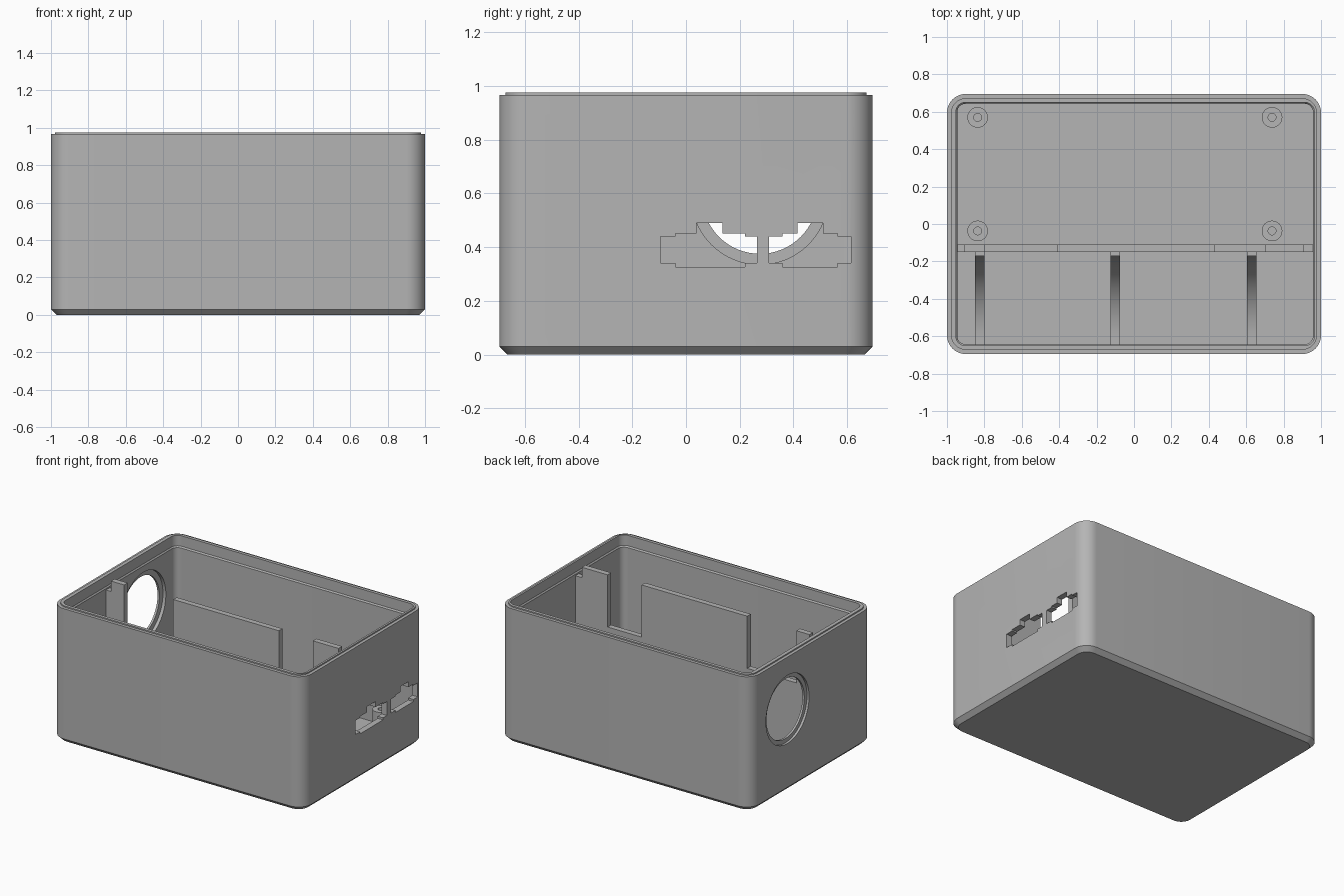
import bpy
import bmesh
from math import sin, cos, pi, radians
from mathutils import Vector

if "Cube" in bpy.data.objects:
    bpy.data.objects.remove(bpy.data.objects["Cube"], do_unlink=True)

grey = bpy.data.materials.new("plain grey")
grey.use_nodes = True
COLOUR = (0.46, 0.46, 0.46, 1)
grey.diffuse_color = COLOUR
grey.node_tree.nodes["Principled BSDF"].inputs["Base Color"].default_value = COLOUR


def finish(name, bm, smooth=True):
    bmesh.ops.recalc_face_normals(bm, faces=bm.faces)
    mesh = bpy.data.meshes.new(name)
    bm.to_mesh(mesh)
    bm.free()
    obj = bpy.data.objects.new(name, mesh)
    bpy.context.collection.objects.link(obj)
    mesh.materials.append(grey)
    if smooth:
        smooth_object(obj)
    return obj


def smooth_object(obj):
    bpy.ops.object.select_all(action='DESELECT')
    obj.select_set(True)
    bpy.context.view_layer.objects.active = obj
    bpy.ops.object.shade_smooth_by_angle(angle=radians(30))


def loft(name, loops, smooth=True):
    """Skin equal-length loops and cap both ends."""
    bm = bmesh.new()
    rings = [[bm.verts.new(p) for p in loop] for loop in loops]
    n = len(rings[0])
    for a, b in zip(rings, rings[1:]):
        for i in range(n):
            j = (i + 1) % n
            bm.faces.new((a[i], a[j], b[j], b[i]))
    bm.faces.new(rings[0])
    bm.faces.new(rings[-1])
    return finish(name, bm, smooth)


def rounded_loop(hx, hy, r, z, cx=0.0, steps=10):
    pts = []
    for k, (sx, sy) in enumerate([(1, 1), (-1, 1), (-1, -1), (1, -1)]):
        for i in range(steps + 1):
            a = (k + i / steps) * pi / 2
            pts.append((cx + sx * (hx - r) + r * cos(a), sy * (hy - r) + r * sin(a), z))
    return pts


def circle_loop(x, y, r, z, n=32):
    return [(x + r * cos(2 * pi * i / n), y + r * sin(2 * pi * i / n), z) for i in range(n)]


def prism(name, points, axis, lo, hi, smooth=True):
    """Extrude a (horizontal, z) outline along x or y."""
    def place(u, z, d):
        return Vector((d, u, z)) if axis == 'x' else Vector((u, d, z))
    return loft(name, [[place(u, z, d) for u, z in points] for d in (lo, hi)], smooth)


def cut(target, cutter):
    cutter.hide_render = True
    mod = target.modifiers.new("cut", 'BOOLEAN')
    mod.operation = 'DIFFERENCE'
    mod.solver = 'EXACT'
    mod.object = cutter
    bpy.ops.object.select_all(action='DESELECT')
    bpy.context.view_layer.objects.active = target
    target.select_set(True)
    bpy.ops.object.modifier_apply(modifier=mod.name)
    bpy.data.objects.remove(cutter, do_unlink=True)


HX, HY, FLOOR, MID = 1.0, 0.695, 0.05, 0.006

# Open box: chamfered base, outer wall, stepped rim, inner wall, floor
case = loft("case_shell", [
    rounded_loop(HX - 0.03, HY - 0.03, 0.075, 0),
    rounded_loop(HX, HY, 0.1, 0.03),
    rounded_loop(HX, HY, 0.1, 0.966),
    rounded_loop(HX - 0.022, HY - 0.022, 0.08, 0.966),
    rounded_loop(HX - 0.022, HY - 0.022, 0.08, 0.975),
    rounded_loop(0.958, 0.65, 0.05, 0.975, MID),
    rounded_loop(0.958, 0.65, 0.05, 0.9, MID),
    rounded_loop(0.951, 0.643, 0.045, 0.89, MID),
    rounded_loop(0.951, 0.643, 0.045, FLOOR, MID),
], smooth=False)

# Round opening in the side wall, with a narrow retaining ledge
for radius, lo, hi in [(0.215, -1.1, -0.9), (0.255, -0.968, -0.9), (0.245, -1.1, -0.983)]:
    outline = [(y, z + 0.59) for y, z, _ in circle_loop(0.275, 0, radius, 0, 64)]
    cut(case, prism("round_cutter", outline, 'x', lo, hi, False))


# Stepped connector openings in the opposite wall
def port(y0, y1, y2, y3, y4, y5):
    return [(y0, 0.44), (y1, 0.44), (y1, 0.45), (y2, 0.45), (y2, 0.49), (y3, 0.49),
            (y3, 0.45), (y4, 0.45), (y4, 0.44), (y5, 0.44), (y5, 0.34), (y4, 0.34),
            (y4, 0.325), (y1, 0.325), (y1, 0.34), (y0, 0.34)]


for ys in [(-0.095, -0.04, 0.04, 0.135, 0.22, 0.265), (0.31, 0.36, 0.415, 0.51, 0.565, 0.615)]:
    cut(case, prism("port_cutter", port(*ys), 'x', 0.9, 1.1, False))
smooth_object(case)

# Dividing wall with two deep notches and lowered ends
TOP, NOTCH, END = 0.955, 0.58, 0.88
prism("dividing_wall", [
    (-0.948, FLOOR - 0.01), (-0.948, END), (-0.905, END), (-0.905, TOP), (-0.80, TOP),
    (-0.80, NOTCH), (-0.41, NOTCH), (-0.41, TOP), (0.43, TOP), (0.43, NOTCH),
    (0.70, NOTCH), (0.70, TOP), (0.905, TOP), (0.905, END), (0.96, END),
    (0.96, FLOOR - 0.01)], 'y', -0.15, -0.11)

# Concave ribs bracing the dividing wall
R = 0.45
arc = [(-0.62 + R * sin(t * pi / 32), FLOOR + 0.02 + R * (1 - cos(t * pi / 32))) for t in range(17)]
rib = [(-0.645, FLOOR - 0.01), (-0.645, FLOOR + 0.02)] + arc
rib += [(-0.145, arc[-1][1]), (-0.145, FLOOR - 0.01)]
for label, x in [("right", -0.825), ("middle", -0.1), ("left", 0.63)]:
    prism("brace_rib_" + label, rib, 'x', x - 0.025, x + 0.025)

# Hollow screw posts
for side, x in [("right", -0.836), ("left", 0.738)]:
    for end, y in [("front", -0.037), ("back", 0.57)]:
        loft(f"screw_post_{end}_{side}", [
            circle_loop(x, y, 0.055, FLOOR - 0.01), circle_loop(x, y, 0.055, 0.2),
            circle_loop(x, y, 0.021, 0.2), circle_loop(x, y, 0.021, FLOOR + 0.01)])
